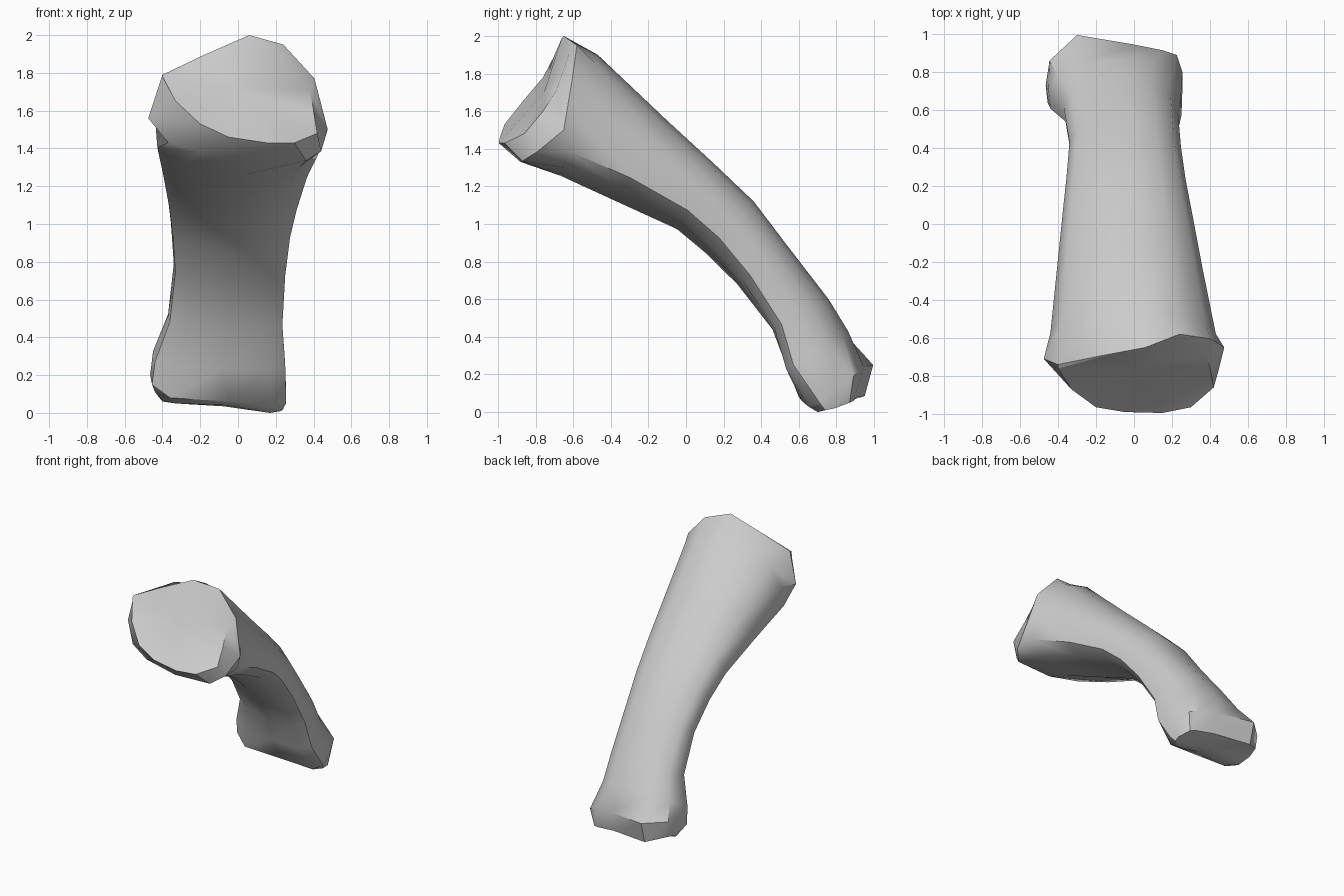
import bpy, bmesh

# Shaft cross-section: (u across, v from upper 0 to under side 1)
PROFILE = [(0.12, 0), (0.55, 0.07), (0.86, 0.28), (0.99, 0.58), (1, 0.85), (0.75, 0.98), (0.05, 1),
           (-0.68, 0.99), (-0.97, 0.87), (-1, 0.58), (-0.87, 0.3), (-0.5, 0.09)]

# Shaft stations: upper (y, z), under (y, z), x left, x right, left and right under-side slant, skew
STATIONS = [
    (-0.47, 1.90, -0.67, 1.255, -0.44, 0.435, 0.12, 0.07, 0.00),
    (-0.10, 1.55, -0.38, 1.12, -0.405, 0.365, 0.20, 0.17, 0.00),
    (0.15, 1.32, -0.05, 0.97, -0.375, 0.31, 0.26, 0.17, 0.00),
    (0.36, 1.12, 0.10, 0.845, -0.355, 0.275, 0.28, 0.17, 0.00),
    (0.55, 0.87, 0.27, 0.68, -0.34, 0.25, 0.26, 0.12, 0.00),
    (0.76, 0.60, 0.46, 0.44, -0.37, 0.235, 0.14, 0.04, 0.02),
    (0.865, 0.43, 0.54, 0.23, -0.45, 0.25, 0.03, 0.00, 0.05),
]

# Wide end: rim of the hollow face, then the outer rim behind it
FACE = [(0.06, -0.66, 1.99), (0.22, -0.62, 1.91), (0.38, -0.69, 1.71), (0.40, -0.76, 1.60),
        (0.42, -0.86, 1.48), (0.30, -0.965, 1.43), (0.15, -0.995, 1.43), (-0.05, -0.99, 1.46),
        (-0.20, -0.965, 1.53), (-0.33, -0.87, 1.65), (-0.40, -0.76, 1.78), (-0.18, -0.705, 1.885)]
RIM = [(0.06, -0.65, 2.0), (0.24, -0.58, 1.95), (0.405, -0.605, 1.77), (0.475, -0.65, 1.50),
       (0.44, -0.79, 1.385), (0.36, -0.87, 1.335), (0.06, -0.88, 1.33), (-0.20, -0.87, 1.38),
       (-0.37, -0.80, 1.43), (-0.475, -0.71, 1.56), (-0.40, -0.74, 1.79), (-0.18, -0.695, 1.895)]

# Narrow end: knuckle edge, then the underside loop
EDGE = [(0.0, 0.945, 0.24), (0.15, 0.915, 0.22), (0.225, 0.89, 0.19), (0.255, 0.80, 0.12),
        (0.255, 0.71, 0.05), (0.20, 0.65, 0.03), (-0.05, 0.615, 0.06), (-0.36, 0.60, 0.08),
        (-0.455, 0.64, 0.15), (-0.465, 0.73, 0.20), (-0.445, 0.86, 0.25), (-0.30, 0.995, 0.25)]
BASE = [(0.0, 0.91, 0.08), (0.15, 0.89, 0.06), (0.20, 0.87, 0.05), (0.24, 0.79, 0.02),
        (0.23, 0.74, 0.01), (0.17, 0.70, 0.0), (-0.05, 0.69, 0.04), (-0.33, 0.67, 0.05),
        (-0.40, 0.70, 0.06), (-0.44, 0.78, 0.11), (-0.41, 0.88, 0.12), (-0.30, 0.95, 0.085)]

bm = bmesh.new()


def station(ty, tz, py, pz, xl, xr, slant_l, slant_r, skew):
    mid, half = (xl + xr) / 2, (xr - xl) / 2
    pts = []
    for u, v in PROFILE:
        v -= (slant_r if u > 0 else slant_l) * v * abs(u)
        x = mid + half * u
        pts.append((x, ty + (py - ty) * v - skew * (x + 0.1),
                    tz + (pz - tz) * v - 0.5 * skew * (x + 0.1)))
    return pts


def cap(loop, centre):
    c = bm.verts.new(centre)
    for i in range(len(loop)):
        bm.faces.new((loop[i - 1], loop[i], c))


# Loft from the wide end along the shaft to the narrow end
loops = [FACE, RIM] + [station(*s) for s in STATIONS] + [EDGE, BASE]
rings = [[bm.verts.new(p) for p in loop] for loop in loops]
for a, b in zip(rings, rings[1:]):
    for i in range(len(a)):
        bm.faces.new((a[i - 1], a[i], b[i], b[i - 1]))
cap(rings[0], (0, -0.755, 1.70))
cap(rings[-1], (-0.08, 0.79, 0.035))
bmesh.ops.recalc_face_normals(bm, faces=bm.faces)

mesh = bpy.data.meshes.new("finger_bone")
bm.to_mesh(mesh)
bm.free()
bone = bpy.data.objects.new("finger_bone", mesh)
bpy.context.collection.objects.link(bone)
bpy.context.view_layer.objects.active = bone
bone.select_set(True)
bpy.ops.object.shade_smooth_by_angle(angle=0.7)
